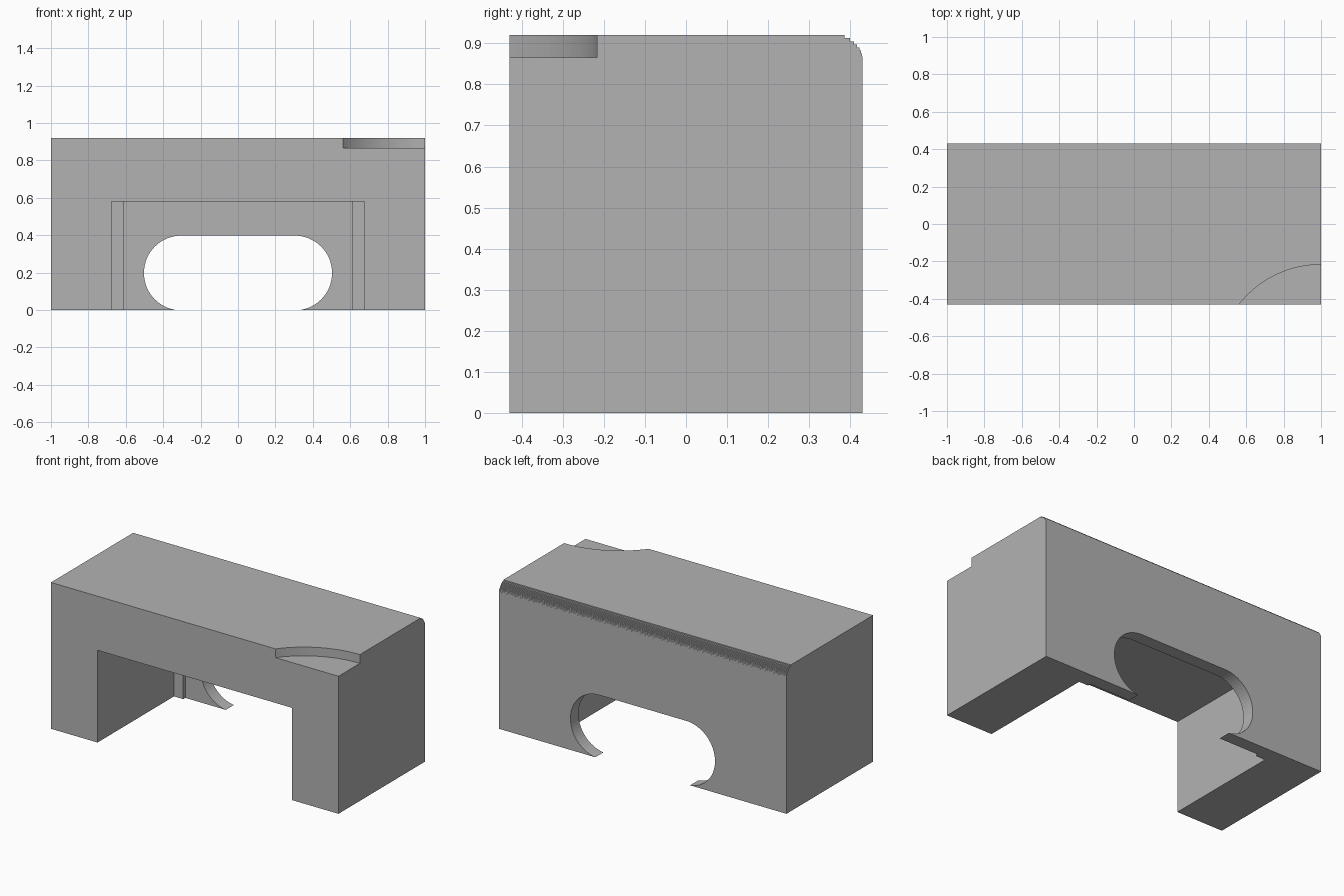
import bpy
import bmesh
import math

if "Cube" in bpy.data.objects:
    bpy.data.objects.remove(bpy.data.objects["Cube"])

W, D, H = 1.0, 0.43, 0.92

grey = bpy.data.materials.new("light grey")
grey.use_nodes = True
grey.diffuse_color = (0.45, 0.45, 0.45, 1)
grey.node_tree.nodes["Principled BSDF"].inputs["Base Color"].default_value = (0.45, 0.45, 0.45, 1)


def prism(name, outline, place, lo, hi):
    """Extrude a 2D outline from lo to hi; place(a, b, depth) gives the 3D point."""
    bm = bmesh.new()
    face = bm.faces.new([bm.verts.new(place(a, b, lo)) for a, b in outline])
    shift = [q - p for p, q in zip(place(0, 0, lo), place(0, 0, hi))]
    grown = bmesh.ops.extrude_face_region(bm, geom=[face], use_keep_orig=True)["geom"]
    bmesh.ops.translate(bm, vec=shift, verts=[v for v in grown if isinstance(v, bmesh.types.BMVert)])
    bmesh.ops.recalc_face_normals(bm, faces=bm.faces)
    mesh = bpy.data.meshes.new(name)
    bm.to_mesh(mesh)
    bm.free()
    mesh.materials.append(grey)
    obj = bpy.data.objects.new(name, mesh)
    bpy.context.collection.objects.link(obj)
    return obj


def arc(cx, cy, r, start, end, steps):
    angles = [math.radians(start + (end - start) * i / steps) for i in range(steps + 1)]
    return [(cx + r * math.cos(t), cy + r * math.sin(t)) for t in angles]


def along_x(a, b, d):
    return (d, a, b)


def along_y(a, b, d):
    return (a, d, b)


def along_z(a, b, d):
    return (a, b, d)


# Main block: side profile with a finely stepped round on the top back edge
radius, layers = 0.06, 8
profile = [(-D, 0), (-D, H)]
for i in range(layers):
    top = H - radius * i / layers
    rise = radius * (1 - max(i, 0.3) / layers)
    y = D - radius + math.sqrt(radius ** 2 - rise ** 2)
    profile += [(y, top), (y, top - radius / layers)]
profile += [(D, H - radius), (D, 0)]
block = prism("block", profile, along_x, -W, W)

# Front cavity, with a shallow strip left standing in each back corner
half = [(0.676, -0.6), (0.676, 0.33), (0.612, 0.33), (0.612, 0.35)]
plan = half + [(-x, y) for x, y in reversed(half)]
cavity = prism("cavity_cutter", plan, along_z, -0.2, 0.58)

# Rounded slot through the back wall, just open at the bottom
slot_outline = arc(0.303, 0.198, 0.2, -90, 90, 32) + arc(-0.303, 0.198, 0.2, 90, 270, 32)
slot = prism("slot_cutter", slot_outline, along_y, 0.2, 0.6)

# Shallow round recess in the top front corner
recess = prism("recess_cutter", arc(1.0, -0.775, 0.558, 0, 357.5, 143), along_z, 0.865, 1.1)

# Cut the openings into the block
bpy.context.view_layer.objects.active = block
for cutter in (cavity, slot, recess):
    cutter.hide_render = True
    mod = block.modifiers.new(cutter.name, "BOOLEAN")
    mod.operation = "DIFFERENCE"
    mod.solver = "EXACT"
    mod.object = cutter
    bpy.ops.object.modifier_apply(modifier=mod.name)
    bpy.data.objects.remove(cutter)
